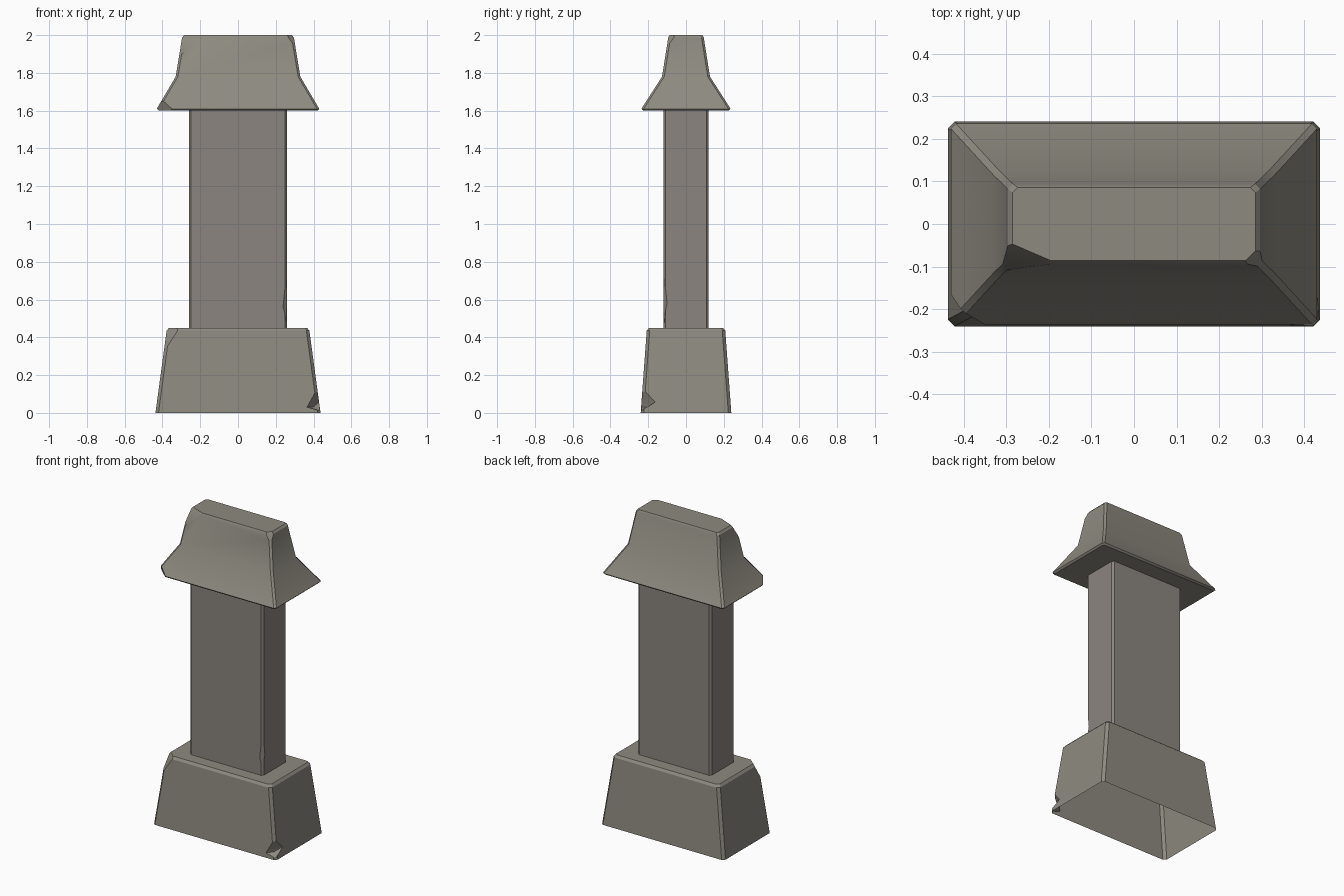
import bpy, bmesh, math
from mathutils import Vector

if "Cube" in bpy.data.objects:
    bpy.data.objects.remove(bpy.data.objects["Cube"])


def material(name, rgb):
    m = bpy.data.materials.new(name)
    m.diffuse_color = (*rgb, 1)
    m.use_nodes = True
    m.node_tree.nodes["Principled BSDF"].inputs["Base Color"].default_value = m.diffuse_color
    return m


block_stone = material("block stone", (0.27, 0.255, 0.215))
shaft_stone = material("shaft stone", (0.258, 0.235, 0.209))


def new_object(name, bm, mat):
    mesh = bpy.data.meshes.new(name)
    bmesh.ops.recalc_face_normals(bm, faces=bm.faces)
    bm.to_mesh(mesh)
    bm.free()
    mesh.materials.append(mat)
    ob = bpy.data.objects.new(name, mesh)
    bpy.context.collection.objects.link(ob)
    return ob


def block(name, rings, c, mat):
    """Stack of rectangles (half x, half y, z) with corners chamfered by c."""
    bm = bmesh.new()
    loops = []
    for x, y, z in rings:
        pts = [(x - c, -y), (x, -y + c), (x, y - c), (x - c, y),
               (-x + c, y), (-x, y - c), (-x, -y + c), (-x + c, -y)]
        loops.append([bm.verts.new((*p, z)) for p in pts])
    for a, b in zip(loops, loops[1:]):
        for i in range(8):
            j = (i + 1) % 8
            bm.faces.new((a[i], a[j], b[j], b[i]))
    bm.faces.new(loops[0][::-1])
    bm.faces.new(loops[-1])
    return new_object(name, bm, mat)


def cut(ob, points):
    """Subtract the convex hull of some points."""
    bm = bmesh.new()
    verts = [bm.verts.new(p) for p in points]
    bmesh.ops.convex_hull(bm, input=verts)
    cutter = new_object("chip_cutter", bm, ob.data.materials[0])
    cutter.hide_render = True
    mod = ob.modifiers.new("chip", 'BOOLEAN')
    mod.operation, mod.solver, mod.object = 'DIFFERENCE', 'EXACT', cutter
    bpy.context.view_layer.objects.active = ob
    bpy.ops.object.modifier_apply(modifier=mod.name)
    bpy.data.objects.remove(cutter)


def slice_corner(ob, a, b, c):
    """Break off the corner lying outside the plane through a, b, c."""
    tri = [Vector(p) for p in (a, b, c)]
    mid = sum(tri, Vector()) / 3
    n = (tri[1] - tri[0]).cross(tri[2] - tri[0]).normalized()
    if n.x * mid.x + n.y * mid.y < 0:
        n = -n
    big = [mid + (p - mid) * 2 for p in tri]
    cut(ob, big + [p + n * 0.12 for p in big])


def finish(ob, open_below=None):
    """Drop the hidden underside and shade by angle."""
    if open_below is not None:
        bm = bmesh.new()
        bm.from_mesh(ob.data)
        low = [f for f in bm.faces if all(v.co.z < open_below for v in f.verts)]
        bmesh.ops.delete(bm, geom=low, context='FACES')
        bm.to_mesh(ob.data)
        bm.free()
    bpy.ops.object.select_all(action='DESELECT')
    ob.select_set(True)
    bpy.context.view_layer.objects.active = ob
    bpy.ops.object.shade_smooth_by_angle(angle=math.radians(30))


# Tapered base, open underneath, with two chipped corners
base = block("base", [(0.437, 0.24, 0), (0.378, 0.208, 0.435),
                      (0.366, 0.196, 0.45)], 0.016, block_stone)
slice_corner(base, (-0.31, -0.207, 0.45), (-0.375, -0.15, 0.45), (-0.385, -0.212, 0.34))
cut(base, [(0.42, -0.23, 0.13), (0.365, -0.238, 0.03), (0.433, -0.16, 0.06),
           (0.43, -0.235, 0.01), (0.395, -0.2, 0.03), (0.5, -0.3, 0.06)])
finish(base, 0.001)

# Plain shaft with a worn front edge
shaft = block("shaft", [(0.26, 0.12, 0.44), (0.26, 0.12, 1.605)], 0.012, shaft_stone)
cut(shaft, [(0.255, -0.115, 0.8), (0.238, -0.12, 0.56), (0.26, -0.1, 0.58),
            (0.252, -0.112, 0.46), (0.29, -0.15, 0.6)])
finish(shaft)

# Flared cap with broken corners
cap = block("cap", [(0.42, 0.226, 1.6), (0.43, 0.236, 1.61), (0.33, 0.127, 1.78),
                    (0.296, 0.094, 1.987), (0.285, 0.086, 2.0)], 0.012, block_stone)
slice_corner(cap, (-0.19, -0.088, 2), (-0.29, -0.045, 2), (-0.3, -0.1, 1.91))
slice_corner(cap, (0.26, -0.088, 2), (0.288, -0.06, 2), (0.297, -0.097, 1.95))
slice_corner(cap, (-0.43, -0.165, 1.61), (-0.35, -0.236, 1.61), (-0.4, -0.205, 1.65))
finish(cap)
